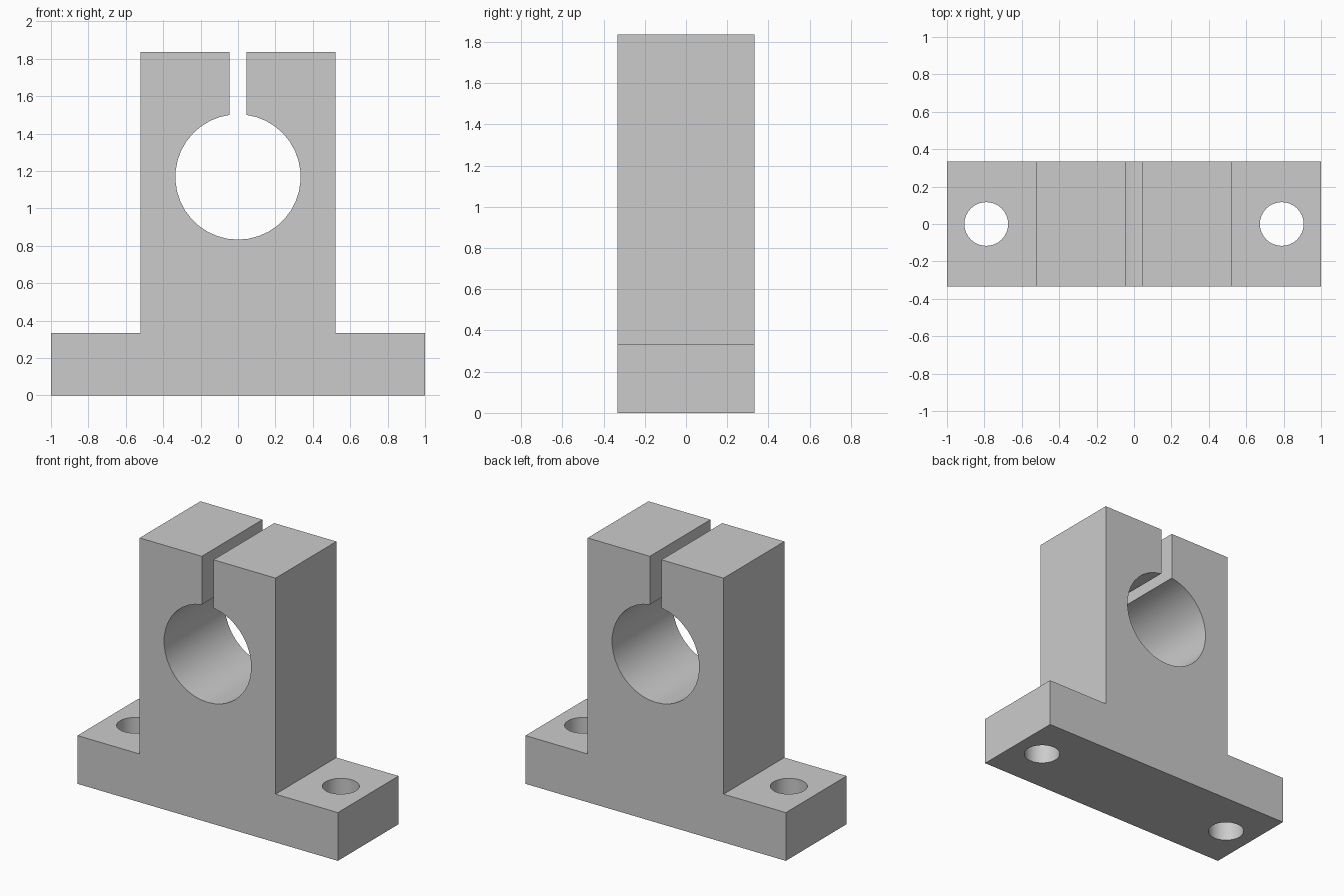
import bpy, bmesh
from math import asin, cos, sin, pi

if "Cube" in bpy.data.objects:
    bpy.data.objects.remove(bpy.data.objects["Cube"])

HALF_DEPTH = 0.333
BASE_H, TOP = 0.335, 1.835
COL = 0.522
SLOT = 0.045
BORE_R, BORE_Z = 0.335, 1.168
BOLT_X, BOLT_R = 0.79, 0.117

# Clamp profile: right half outline, then bore arc from slot edge to slot edge
right = [(1, 0), (1, BASE_H), (COL, BASE_H), (COL, TOP), (SLOT, TOP)]
start = pi / 2 - asin(SLOT / BORE_R)
sweep = 2 * pi - 2 * asin(SLOT / BORE_R)
steps = 36
arc = [(BORE_R * cos(start - sweep * i / steps),
        BORE_Z + BORE_R * sin(start - sweep * i / steps)) for i in range(steps + 1)]
left = [(-x, z) for x, z in reversed(right)]
profile = right + arc + left

# Extrude the profile through the depth
bm = bmesh.new()
face = bm.faces.new([bm.verts.new((x, -HALF_DEPTH, z)) for x, z in profile])
ext = bmesh.ops.extrude_face_region(bm, geom=[face])
bmesh.ops.translate(bm, vec=(0, 2 * HALF_DEPTH, 0),
                    verts=[v for v in ext["geom"] if isinstance(v, bmesh.types.BMVert)])
bmesh.ops.recalc_face_normals(bm, faces=bm.faces)
mesh = bpy.data.meshes.new("shaft_support")
bm.to_mesh(mesh)
bm.free()
body = bpy.data.objects.new("shaft_support", mesh)
bpy.context.collection.objects.link(body)

# Bolt holes through both feet
for side in (-1, 1):
    bpy.ops.mesh.primitive_cylinder_add(vertices=32, radius=BOLT_R, depth=1,
                                        location=(side * BOLT_X, 0, BASE_H / 2))
    cutter = bpy.context.object
    cutter.name = "bolt_hole_cutter"
    cutter.hide_render = True
    cutter.display_type = 'WIRE'
    mod = body.modifiers.new("bolt_hole", 'BOOLEAN')
    mod.operation = 'DIFFERENCE'
    mod.solver = 'EXACT'
    mod.object = cutter

# Apply the cuts, drop the cutters and smooth the round walls
bpy.ops.object.select_all(action='DESELECT')
body.select_set(True)
bpy.context.view_layer.objects.active = body
for mod in list(body.modifiers):
    cutter = mod.object
    bpy.ops.object.modifier_apply(modifier=mod.name)
    bpy.data.objects.remove(cutter)
bpy.ops.object.shade_smooth_by_angle(angle=pi / 6)
